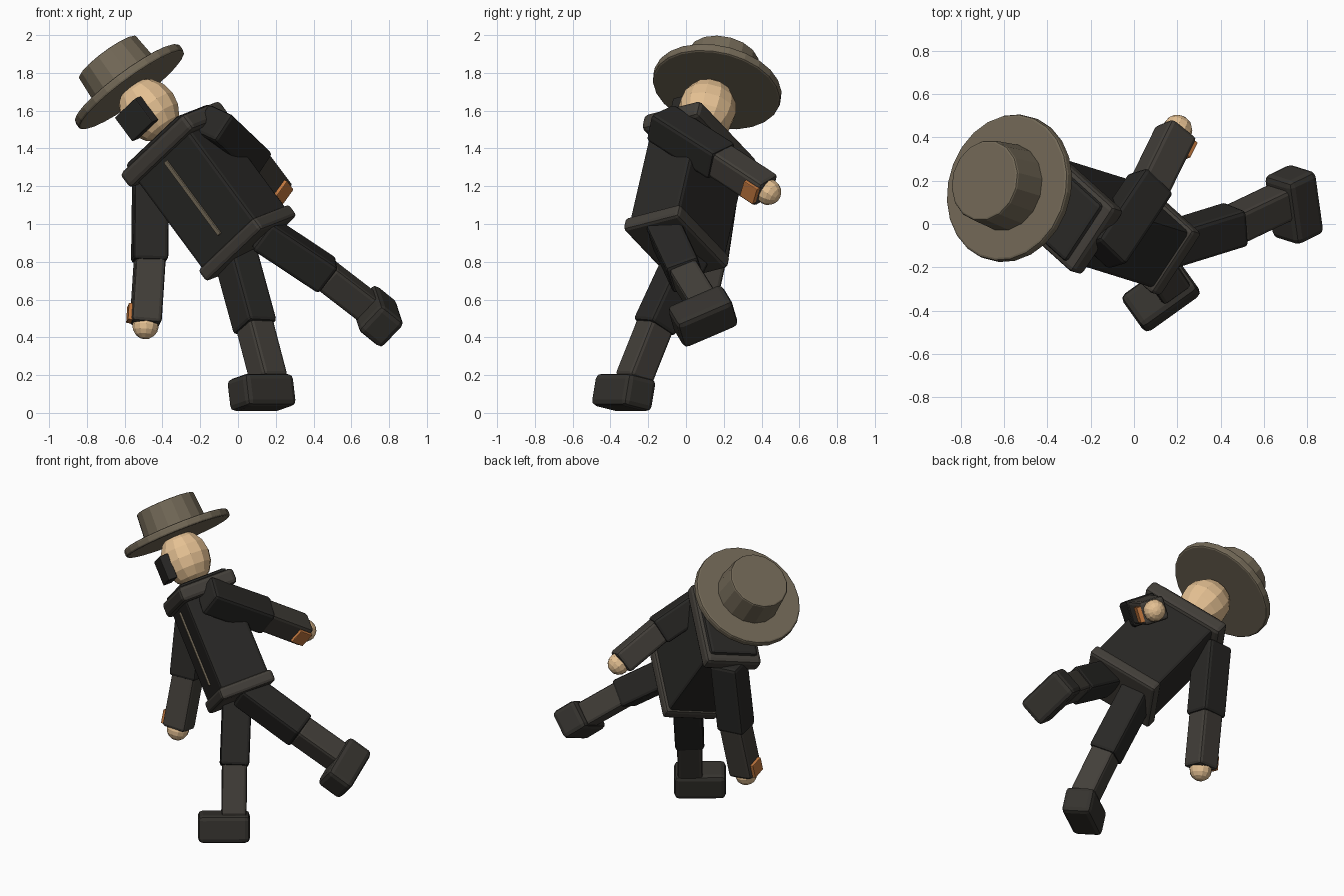
import bpy, bmesh
from mathutils import Vector, Matrix

if "Cube" in bpy.data.objects:
    bpy.data.objects.remove(bpy.data.objects["Cube"])

V = Vector

def material(name, rgb):
    m = bpy.data.materials.new(name)
    m.diffuse_color = (*rgb, 1)
    m.use_nodes = True
    m.node_tree.nodes["Principled BSDF"].inputs["Base Color"].default_value = m.diffuse_color
    return m

DARK = material("dark_cloth", (0.022, 0.021, 0.019))
TRIM = material("trim_cloth", (0.055, 0.049, 0.041))
BOOT = material("boot", (0.036, 0.033, 0.028))
FELT = material("felt", (0.17, 0.14, 0.095))
SKIN = material("skin", (0.78, 0.53, 0.29))
ORANGE = material("orange", (0.55, 0.19, 0.05))

def frame(center, x, z):
    """Placement whose local z follows z and local x stays near x."""
    z = V(z).normalized()
    x = V(x)
    x = (x - z * x.dot(z)).normalized()
    m = Matrix((x, z.cross(x), z)).transposed().to_4x4()
    m.translation = V(center)
    return m

def finish(name, bm, m, mat, bevel=0):
    me = bpy.data.meshes.new(name)
    bm.to_mesh(me)
    bm.free()
    ob = bpy.data.objects.new(name, me)
    bpy.context.collection.objects.link(ob)
    ob.matrix_world = m
    me.materials.append(mat)
    if bevel:
        b = ob.modifiers.new("bevel", 'BEVEL')
        b.width, b.segments, b.limit_method, b.angle_limit = bevel, 2, 'ANGLE', 0.8
    return ob

def box(name, center, x, z, size, mat, bevel=0.02):
    bm = bmesh.new()
    bmesh.ops.create_cube(bm, size=1)
    bmesh.ops.scale(bm, vec=size, verts=bm.verts)
    return finish(name, bm, frame(center, x, z), mat, bevel)

def limb(name, a, b, x, size, mat):
    a, b = V(a), V(b)
    return box(name, (a + b) / 2, x, a - b, (*size, (a - b).length), mat)

def ball(name, center, x, z, radii, seg, rings, mat):
    bm = bmesh.new()
    bmesh.ops.create_uvsphere(bm, u_segments=seg, v_segments=rings, radius=1)
    bmesh.ops.scale(bm, vec=radii, verts=bm.verts)
    return finish(name, bm, frame(center, x, z), mat)

def drum(name, center, x, z, r1, r2, h, seg, mat, bevel):
    bm = bmesh.new()
    bmesh.ops.create_cone(bm, cap_ends=True, segments=seg, radius1=r1, radius2=r2, depth=h)
    return finish(name, bm, frame(center, x, z), mat, bevel)

# Leaning body frame: up along the spine, right, back
UP = V((-0.585, 0.182, 0.79)).normalized()
RIGHT = V((0.62, -0.55, 0.55))
RIGHT = (RIGHT - UP * RIGHT.dot(UP)).normalized()
BACK = UP.cross(RIGHT)
WAIST = V((0.05, -0.05, 0.90))

def at(r=0, b=0, u=0):
    return WAIST + RIGHT * r + BACK * b + UP * u

def body_box(name, r, b, u, size, mat, bevel=0.02):
    return box(name, at(r, b, u), RIGHT, UP, size, mat, bevel)

# Coat
body_box("coat_body", 0, 0, 0.36, (0.46, 0.32, 0.74), DARK)
body_box("coat_hem", 0, 0, 0, (0.49, 0.36, 0.08), TRIM)
body_box("coat_yoke", 0, 0, 0.66, (0.56, 0.37, 0.10), TRIM, 0.025)
body_box("coat_fastening", 0, -0.162, 0.345, (0.024, 0.02, 0.49), FELT, 0.004)

# Head and hat
ball("head", at(0, 0, 0.89), RIGHT, UP, (0.155, 0.155, 0.175), 12, 8, SKIN)
body_box("face_mask", 0, -0.145, 0.87, (0.18, 0.06, 0.16), DARK, 0.006)
HAT = V((-0.575, 0.165, 1.727))
drum("hat_brim", HAT, RIGHT, UP, 0.345, 0.345, 0.05, 24, FELT, 0.012)
drum("hat_crown", HAT + UP * 0.105, RIGHT, UP, 0.205, 0.19, 0.19, 16, FELT, 0.01)

# Arms: shoulder, elbow, hand, outward direction
ARMS = {
    "left": ((-0.14, -0.14, 1.54), (0.08, 0.19, 1.33), (0.20, 0.435, 1.17), (0.74, -0.56, -0.37)),
    "right": ((-0.462, 0.20, 1.27), (-0.468, 0.13, 0.80), (-0.49, 0.055, 0.46), (-1, -0.1, 0)),
}
for side, (s, e, h, out) in ARMS.items():
    s, e, h, out = V(s), V(e), V(h), V(out).normalized()
    axis = (h - e).normalized()
    limb(side + "_upper_arm", s, e, out, (0.185, 0.17), DARK)
    limb(side + "_forearm", e - axis * 0.03, h - axis * 0.01, out, (0.16, 0.15), TRIM)
    ball(side + "_hand", h, out, -axis, (0.07, 0.07, 0.07), 12, 8, SKIN)
    box(side + "_cuff_patch", e.lerp(h, 0.8) + out * 0.085, out, -axis, (0.03, 0.10, 0.09), ORANGE, 0.004)

# Legs: hip, knee, ankle, foot centre, toe direction, sole direction
LEGS = {
    "left": ((0.12, -0.11, 0.96), (0.475, 0.0, 0.725), (0.70, 0.11, 0.55),
             (0.74, 0.09, 0.512), (0.15, -0.9, -0.41), (0.72, 0.35, -0.58)),
    "right": ((-0.02, 0.02, 0.86), (0.092, -0.17, 0.45), (0.165, -0.28, 0.17),
              (0.125, -0.33, 0.108), (-0.81, -0.58, 0), (0.116, -0.162, -0.98)),
}
for side, (hip, knee, ankle, foot, toe, sole) in LEGS.items():
    width = V(toe).cross(V(sole))
    limb(side + "_thigh", hip, knee, width, (0.18, 0.18), DARK)
    limb(side + "_shin", V(knee).lerp(V(hip), 0.05), ankle, width, (0.155, 0.155), TRIM)
    box(side + "_boot", foot, toe, -V(sole), (0.32, 0.19, 0.175), BOOT, 0.03)
